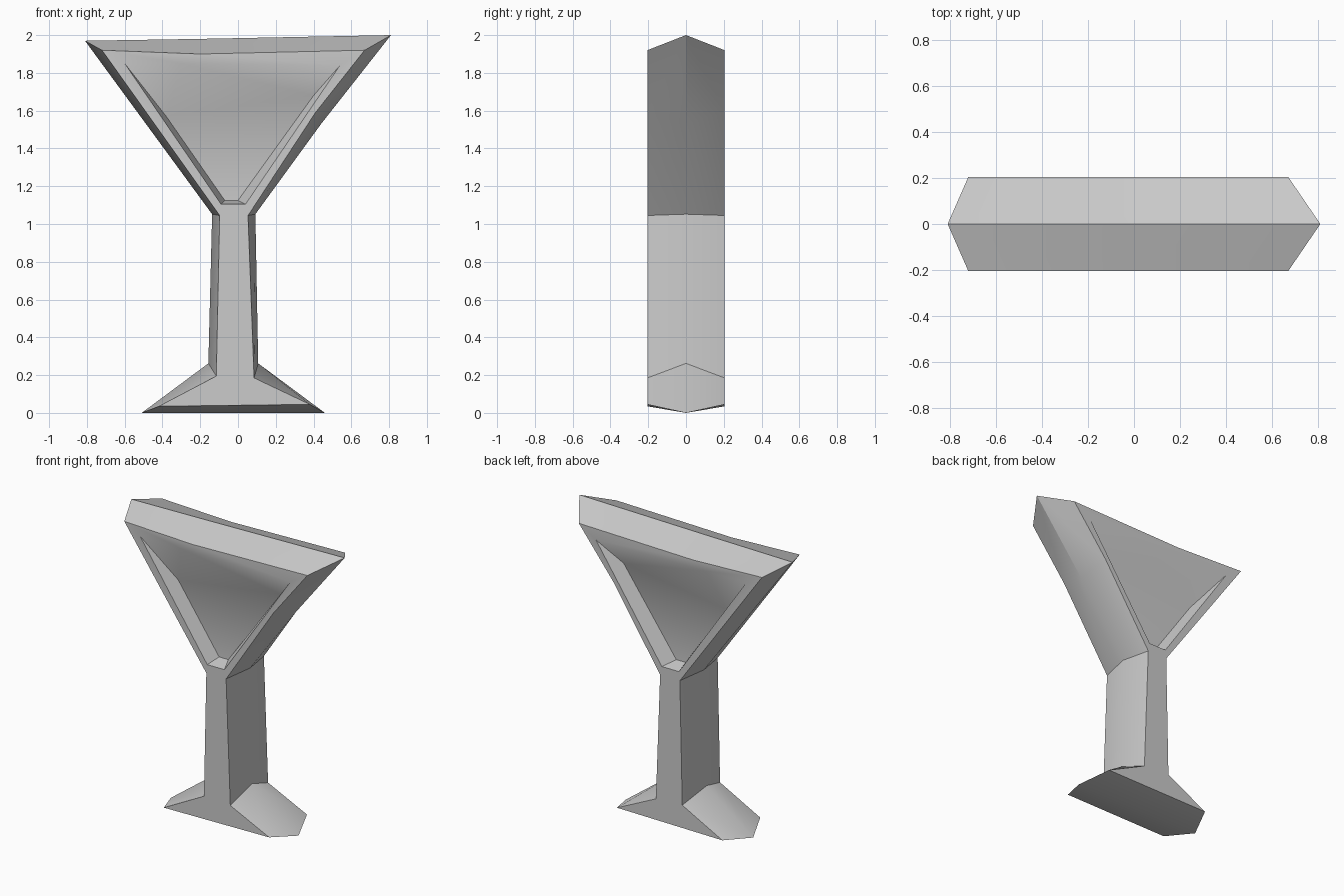
import bpy, bmesh, math

cube = bpy.data.objects.get("Cube")
if cube:
    bpy.data.objects.remove(cube, do_unlink=True)

grey = bpy.data.materials.new("plain_grey")
grey.use_nodes = True
colour = (0.6, 0.6, 0.6, 1)
grey.diffuse_color = colour
grey.node_tree.nodes["Principled BSDF"].inputs["Base Color"].default_value = colour

HALF, FLOOR = 0.205, 0.105

# Ridge outline around the middle and the smaller outline of the flat sides (x, z)
ridge = [(-.81, 1.97), (-.2, 1.98), (.81, 2), (.44, 1.53), (.092, 1.052),
         (.107, .262), (.46, 0), (-.51, 0), (-.157, .262), (-.137, 1.052)]
side = [(-.72, 1.92), (-.2, 1.9), (.67, 1.92), (.41, 1.59), (.053, 1.045),
        (.085, .185), (.38, .045), (-.42, .035), (-.115, .195), (-.097, 1.045)]

# Rim and floor of the sunken bowl panel
rim = [(-.6, 1.85), (-.3, 1.85), (.54, 1.84), (.04, 1.105), (-.09, 1.105)]
floor = [(-.38, 1.57), (.4, 1.68), (0, 1.125), (-.07, 1.125)]

bm = bmesh.new()


def points(outline, y):
    return [bm.verts.new((x, y, z)) for x, z in outline]


def loop_edges(verts):
    return [bm.edges.get(p) or bm.edges.new(p)
            for p in zip(verts, verts[1:] + verts[:1])]


middle = points(ridge, 0)
for s in (-1, 1):
    # Bevelled outer wall
    outer = points(side, s * HALF)
    for i in range(len(outer)):
        j = (i + 1) % len(outer)
        bm.faces.new((middle[i], middle[j], outer[j], outer[i]))

    # Sunken panel with sloped walls
    r = points(rim, s * HALF)
    f = points(floor, s * FLOOR)
    bm.faces.new((r[0], r[1], f[0]))
    for i in range(1, 5):
        bm.faces.new((r[i], r[(i + 1) % 5], f[i % 4], f[i - 1]))
    bm.faces.new(f)

    # Flat side around the panel
    bmesh.ops.triangle_fill(bm, use_beauty=True, use_dissolve=False,
                            edges=loop_edges(outer) + loop_edges(r))

bmesh.ops.recalc_face_normals(bm, faces=bm.faces)
mesh = bpy.data.meshes.new("cocktail_glass")
bm.to_mesh(mesh)
bm.free()
mesh.materials.append(grey)
glass = bpy.data.objects.new("cocktail_glass", mesh)
bpy.context.collection.objects.link(glass)

bpy.ops.object.select_all(action='DESELECT')
glass.select_set(True)
bpy.context.view_layer.objects.active = glass
bpy.ops.object.shade_smooth_by_angle(angle=math.radians(30))
